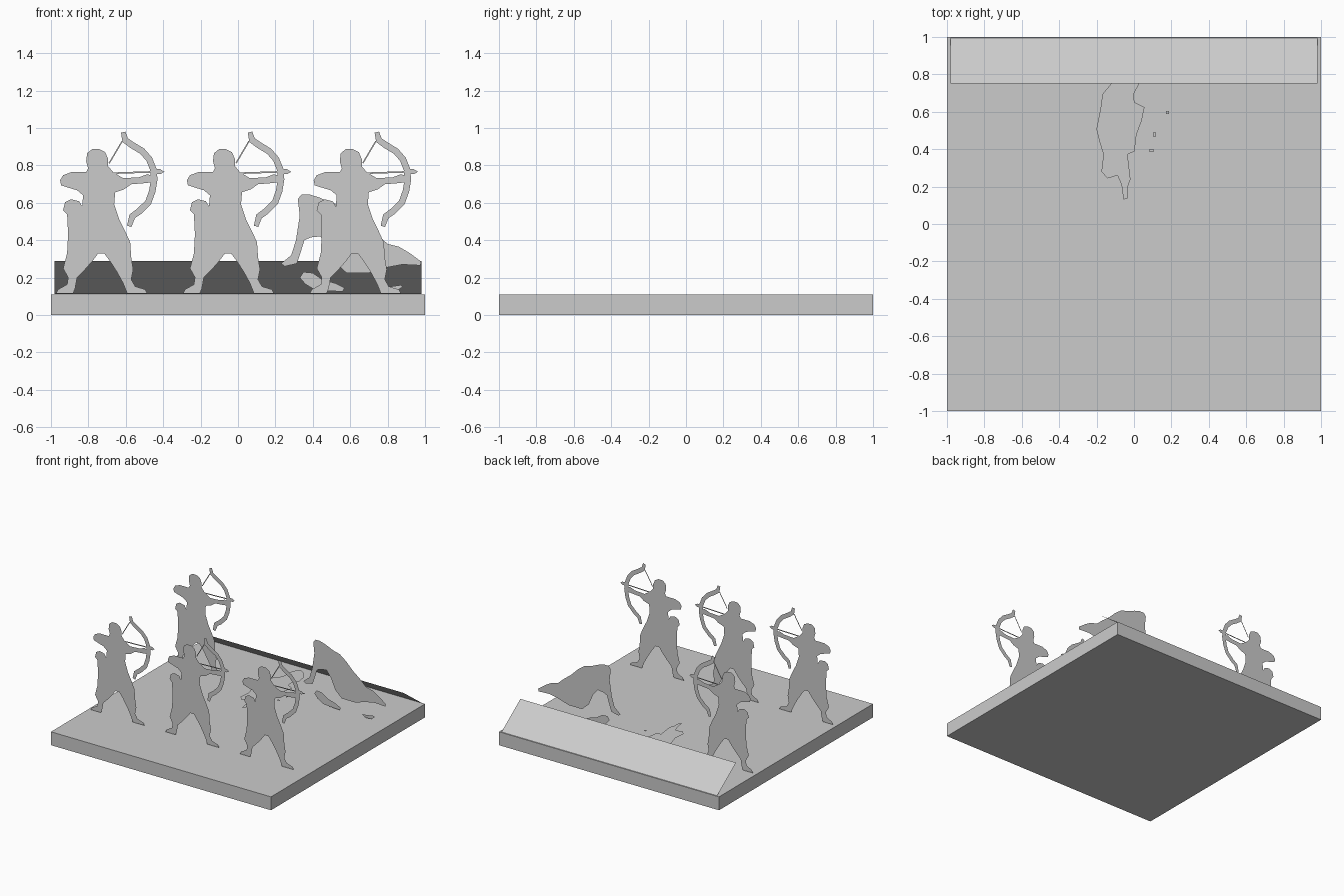
import bpy, bmesh
from mathutils import Vector

S = 186.7   # drawing units per model unit for the silhouettes

stone = bpy.data.materials.new("plain_grey")
stone.diffuse_color = (0.6, 0.6, 0.6, 1)


def finish(name, bm):
    mesh = bpy.data.meshes.new(name)
    bm.to_mesh(mesh)
    bm.free()
    mesh.materials.append(stone)
    ob = bpy.data.objects.new(name, mesh)
    bpy.context.collection.objects.link(ob)
    return ob


def sheet(name, outlines, facing):
    """Flat cut-out made of one or more 3D outlines, all facing one way."""
    bm = bmesh.new()
    for pts in outlines:
        f = bm.faces.new([bm.verts.new(p) for p in pts])
        f.normal_update()
        if f.normal.dot(Vector(facing)) < 0:
            f.normal_flip()
    bmesh.ops.triangulate(bm, faces=bm.faces[:], ngon_method='EAR_CLIP')
    return finish(name, bm)


def upright(pts, cx):
    """Drawn outline to points on the upright xz plane."""
    return [((x - cx) / S, 0, (315.5 - y) / S) for x, y in pts]


def ribbon(path, width):
    """Quads following a path, narrowing at both tips."""
    path = [Vector(p) for p in path]
    n, sides = len(path), []
    for i, p in enumerate(path):
        d = (path[min(i + 1, n - 1)] - path[max(i - 1, 0)]).normalized()
        w = width / 2 * (0.7 if i in (0, n - 1) else 1)
        side = Vector((-d.y, d.x)) * w
        sides.append((p + side, p - side))
    return [[a[0], b[0], b[1], a[1]] for a, b in zip(sides, sides[1:])]


# square base slab
bm = bmesh.new()
bmesh.ops.create_cube(bm, size=1)
for v in bm.verts:
    v.co = (v.co.x * 2, v.co.y * 2, (v.co.z + 0.5) * 0.11)
finish("base_slab", bm)

# leaning board at the back
sheet("leaning_board", [[(-0.98, 0.75, 0.29), (0.98, 0.75, 0.29),
                         (0.98, 0.995, 0.112), (-0.98, 0.995, 0.112)]], (0, 1, 1))

# archer silhouette: hood, arms, tunic, legs and quiver
body = [(61, 181), (64, 176), (72, 173), (87, 173), (89, 169), (87, 162), (88, 154),
        (93, 150), (100, 150), (106, 153), (109, 160), (109, 167), (114, 173), (124, 179),
        (140, 178), (148, 175), (154, 177), (153, 183), (144, 184), (132, 185), (125, 190),
        (116, 193), (115, 205), (120, 220), (126, 232), (131, 243), (132, 258), (134, 270),
        (132, 280), (136, 287), (146, 290), (148, 294), (128, 294), (124, 284), (118, 273),
        (111, 262), (105, 254), (99, 254), (93, 262), (86, 270), (78, 278), (76, 289),
        (74, 294), (57, 294), (59, 290), (68, 285), (69, 278), (64, 269), (68, 254),
        (69, 235), (68, 215), (64, 211), (66, 203), (72, 200), (80, 202), (83, 207),
        (84, 196), (78, 191), (68, 188), (62, 186)]
bow = [(124, 133), (126, 141), (133, 146), (143, 152), (150, 160), (154, 170), (155, 180),
       (153, 192), (149, 203), (140, 212), (133, 217), (130, 227)]
string = [(123, 142), (110, 164)]
arrow = [(112, 174), (158, 172.5)]
arrow_head = [(156, 170), (161, 170), (165, 172.5), (161, 175), (156, 175)]

parts = {"archer_body": [body],
         "archer_bow": ribbon(bow, 6.5),
         "archer_string": ribbon(string, 1.8),
         "archer_arrow": ribbon(arrow, 2.2) + [arrow_head]}
spots = [(-0.678, -0.52), (0, -0.52), (0.678, -0.52), (-0.678, 0.52)]
for name, outlines in parts.items():
    first = sheet(name, [upright(o, 112) for o in outlines], (0, -1, 0))
    for i, (x, y) in enumerate(spots):
        ob = first
        if i:
            ob = first.copy()
            bpy.context.collection.objects.link(ob)
        ob.location = (x, y, 0)

# fallen figure propped on one arm, with dropped gear below it
fallen = [(0.32, 0.62), (0.34, 0.645), (0.38, 0.645), (0.43, 0.63), (0.50, 0.60),
          (0.56, 0.585), (0.62, 0.54), (0.68, 0.48), (0.745, 0.43), (0.80, 0.38),
          (0.86, 0.365), (0.92, 0.33), (0.98, 0.285), (0.975, 0.265), (0.88, 0.27),
          (0.80, 0.255), (0.70, 0.225), (0.58, 0.225), (0.52, 0.28), (0.48, 0.37),
          (0.44, 0.42), (0.39, 0.415), (0.355, 0.40), (0.33, 0.32), (0.315, 0.275),
          (0.25, 0.26), (0.23, 0.275), (0.285, 0.32), (0.31, 0.40), (0.33, 0.53)]
dropped = [(0.33, 0.20), (0.35, 0.23), (0.40, 0.225), (0.45, 0.19), (0.52, 0.17),
           (0.57, 0.145), (0.56, 0.125), (0.47, 0.13), (0.41, 0.135), (0.36, 0.165)]
scrap = [(0.76, 0.145), (0.80, 0.15), (0.87, 0.16), (0.88, 0.15), (0.85, 0.13), (0.80, 0.125)]
for name, pts in (("fallen_figure", fallen), ("dropped_gear", dropped), ("small_scrap", scrap)):
    sheet(name, [[(x, 0.52, z) for x, z in pts]], (0, -1, 0))

# flat shape lying on the ground, with three small flecks
flat = [(1112, 84), (1103, 95), (1101, 110), (1097, 130), (1100, 142), (1104, 155),
        (1102, 172), (1108, 179), (1118, 176), (1122, 185), (1124, 200), (1128, 199),
        (1128, 188), (1131, 180), (1128, 155), (1135, 152), (1137, 135), (1142, 122),
        (1145, 108), (1135, 103), (1134, 95), (1140, 84), (1138, 70), (1130, 58),
        (1120, 52), (1113, 62)]
flecks = [[(x - w, y - h), (x + w, y - h), (x + w, y + h), (x - w, y + h)]
          for x, y, w, h in ((1168, 113, 1.5, 1.5), (1155, 135, 1, 2.5), (1152, 151, 2, 1.5))]
sheet("ground_shape", [[((x - 1134.5) / S, (224.5 - y) / S, 0.13) for x, y in o]
                       for o in [flat] + flecks], (0, 0, 1))
